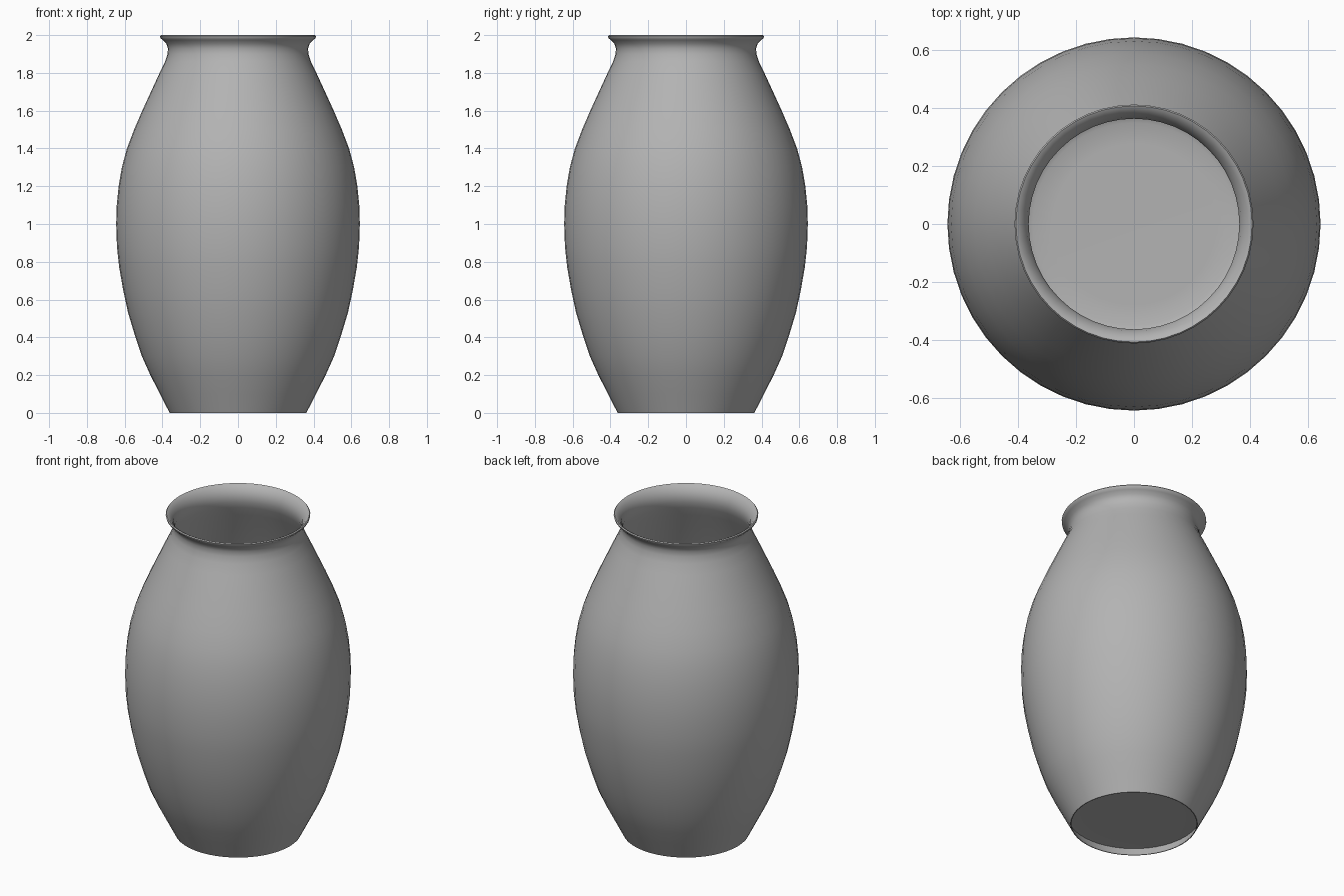
import bpy
import bmesh
from math import tau, radians

if "Cube" in bpy.data.objects:
    bpy.data.objects.remove(bpy.data.objects["Cube"])

SEGMENTS = 48

clay = bpy.data.materials.new("grey_clay")
clay.diffuse_color = (0.45, 0.45, 0.45, 1)
clay.use_nodes = True
clay.node_tree.nodes["Principled BSDF"].inputs["Base Color"].default_value = clay.diffuse_color


def lathe(name, profile):
    """Revolve an (r, z) profile around the z axis and shade it smooth."""
    bm = bmesh.new()
    verts = [bm.verts.new((r, 0, z)) for r, z in profile]
    edges = [bm.edges.new(pair) for pair in zip(verts, verts[1:])]
    bmesh.ops.spin(bm, geom=verts + edges, cent=(0, 0, 0), axis=(0, 0, 1),
                   angle=tau, steps=SEGMENTS, use_duplicate=False)
    bmesh.ops.remove_doubles(bm, verts=bm.verts, dist=0.0005)
    bmesh.ops.recalc_face_normals(bm, faces=bm.faces)
    mesh = bpy.data.meshes.new(name)
    bm.to_mesh(mesh)
    bm.free()
    mesh.materials.append(clay)
    obj = bpy.data.objects.new(name, mesh)
    bpy.context.collection.objects.link(obj)
    bpy.context.view_layer.objects.active = obj
    obj.select_set(True)
    bpy.ops.object.shade_smooth_by_angle(angle=radians(50))
    return obj


# Recessed underside, from the centre out to the foot edge
underside = [(0.0, 0.058), (0.28, 0.058), (0.35, 0.057), (0.380, 0.055), (0.357, 0.0)]

# Belly and shoulder, shared by the outside and the inside of the wall
body = [
    (0.413, 0.1), (0.464, 0.2), (0.509, 0.3), (0.546, 0.41), (0.582, 0.53),
    (0.608, 0.65), (0.629, 0.77), (0.641, 0.88), (0.645, 1.0), (0.642, 1.1),
    (0.632, 1.2), (0.615, 1.3), (0.588, 1.4), (0.550, 1.5), (0.507, 1.6),
    (0.461, 1.7), (0.415, 1.8), (0.386, 1.86), (0.373, 1.9),
]

# Flared lip, outside then over the top and back inside
lip = [
    (0.371, 1.93), (0.380, 1.955), (0.399, 1.974), (0.411, 1.985),
    (0.413, 1.994), (0.408, 2.0), (0.398, 1.995), (0.384, 1.98),
    (0.370, 1.958), (0.364, 1.93),
]

# Inside wall, running down to a softly rounded floor
inside = [(r - 0.009, z) for r, z in reversed(body)]
floor = [(0.378, 0.078), (0.35, 0.068), (0.28, 0.066), (0.0, 0.066)]

lathe("vase", underside + [(0.362, 0.0)] + body + lip + inside + floor)
